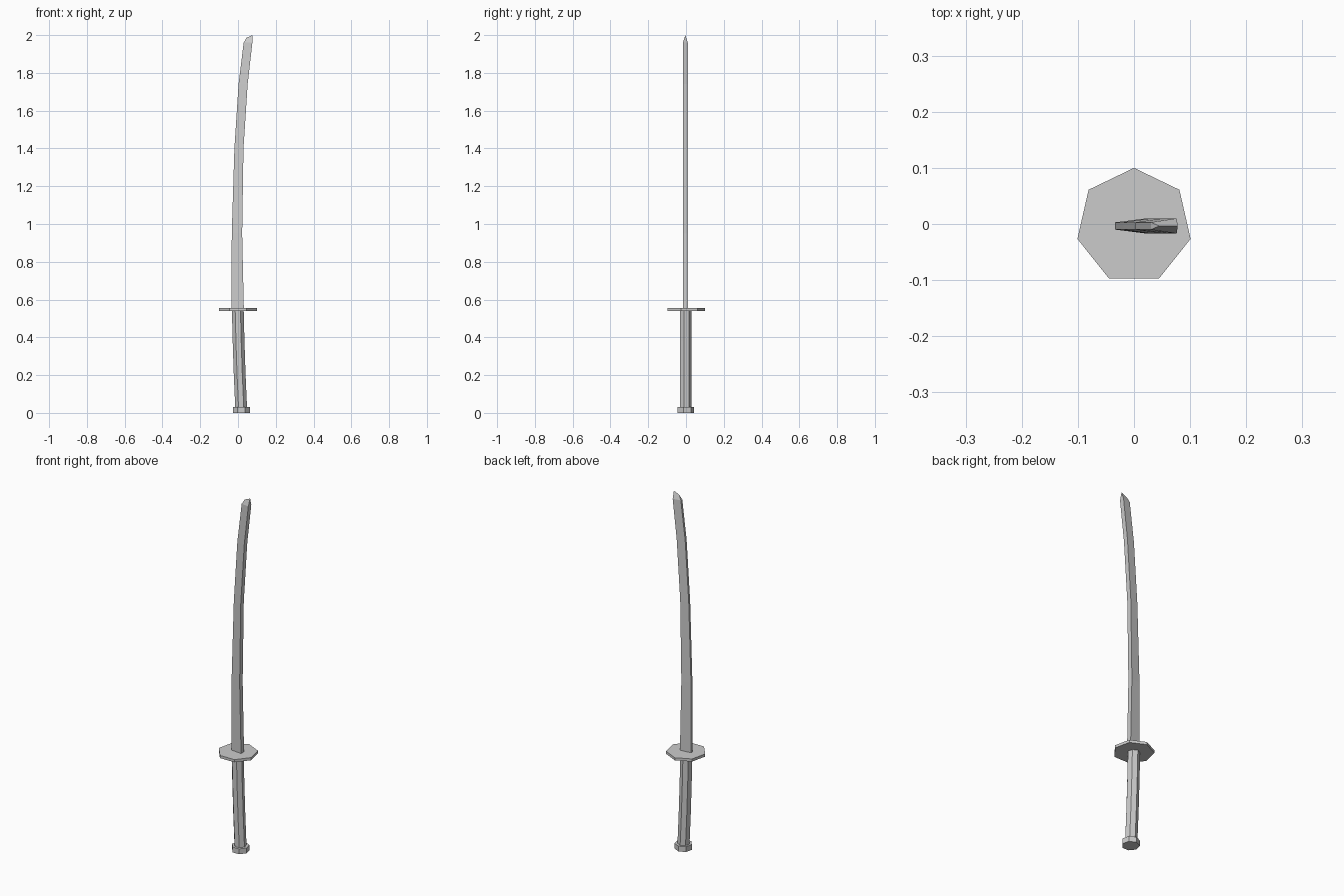
import bpy
from math import sin, cos, tau

if "Cube" in bpy.data.objects:
    bpy.data.objects.remove(bpy.data.objects["Cube"])

CY = -0.0035  # common centre line in y


def make_object(name, verts, faces):
    mesh = bpy.data.meshes.new(name)
    mesh.from_pydata(verts, [], faces)
    mesh.update()
    obj = bpy.data.objects.new(name, mesh)
    bpy.context.collection.objects.link(obj)
    return obj


def loft(rings):
    """Join equal-sized vertex rings with quads and cap both ends."""
    n = len(rings[0])
    verts = [v for r in rings for v in r]
    faces = [(k * n + i, k * n + (i + 1) % n, (k + 1) * n + (i + 1) % n, (k + 1) * n + i)
             for k in range(len(rings) - 1) for i in range(n)]
    faces.append(tuple(reversed(range(n))))
    faces.append(tuple(range(len(verts) - n, len(verts))))
    return verts, faces


def heptagon(cx, z, r):
    # seven-sided ring with one corner pointing to +y
    return [(cx - r * sin(tau * i / 7), CY + r * cos(tau * i / 7), z) for i in range(7)]


# Pommel, gently curved grip and flat guard
make_object("pommel", *loft([heptagon(0.018, z, 0.046) for z in (0, 0.03)]))
make_object("grip", *loft([heptagon(x, z, 0.032) for x, z in
                           ((0.017, 0.02), (0.009, 0.2), (0.003, 0.38), (-0.001, 0.545))]))
make_object("guard", *loft([heptagon(0, z, 0.1035) for z in (0.54, 0.555)]))

# Blade: (edge x, back x, z), thin cutting edge on -x and thick back on +x
EDGE, BACK = 0.0065, 0.0135
stations = [(-0.034, 0.031, 0.545), (-0.033, 0.022, 0.95), (-0.019, 0.029, 1.4),
            (0.003, 0.051, 1.74), (0.030, 0.076, 1.96)]
rings = [[(e, CY - EDGE, z), (b, CY - BACK, z), (b, CY + BACK, z), (e, CY + EDGE, z)]
         for e, b, z in stations]
verts, faces = loft(rings)

# Point: side bevels meeting in a sloping ridge
faces.pop()
t, a, b = len(verts) - 4, len(verts), len(verts) + 1
verts += [(0.045, CY, 1.986), (0.078, CY, 2.0)]
faces += [(t, t + 1, b, a), (t + 1, t + 2, b), (t + 2, t + 3, a, b), (t + 3, t, a)]
make_object("blade", verts, faces)
